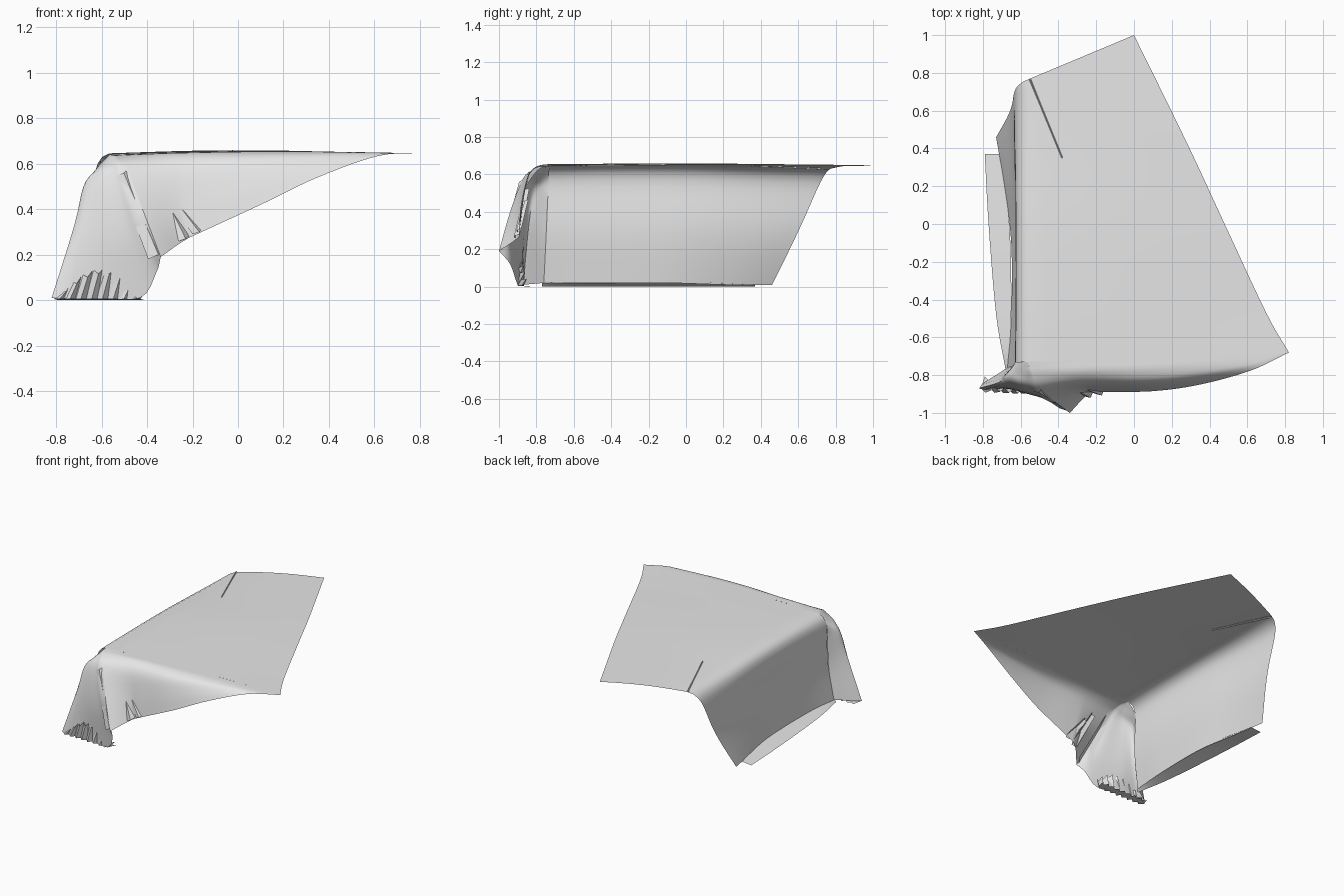
import bpy
import math
from mathutils import Vector

# Remove the default object
cube = bpy.data.objects.get("Cube")
if cube:
    bpy.data.objects.remove(cube, do_unlink=True)

# The single cloth colour
cloth = bpy.data.materials.new("grey_cloth")
cloth.use_nodes = True
cloth_colour = (0.8, 0.8, 0.8, 1)
cloth.diffuse_color = cloth_colour
cloth.node_tree.nodes["Principled BSDF"].inputs["Base Color"].default_value = cloth_colour


def curve(points, steps):
    """Smooth path passing through every given point."""
    pts = [Vector(p) for p in points]
    pts = [pts[0] * 2 - pts[1]] + pts + [pts[-1] * 2 - pts[-2]]
    path = []
    for before, start, end, after in zip(pts, pts[1:], pts[2:], pts[3:]):
        for step in range(steps):
            t = step / steps
            leave, arrive = (end - before) / 2, (after - start) / 2
            delta = end - start
            path.append(start + leave * t
                        + (delta * 3 - leave * 2 - arrive) * t ** 2
                        + (leave + arrive - delta * 2) * t ** 3)
    path.append(pts[-2])
    return path


def loft(lines, steps):
    """Smoothly fill in extra lines between matching lines."""
    crossings = [curve(cross, steps) for cross in zip(*lines)]
    return transpose(crossings)


def transpose(grid):
    return [list(line) for line in zip(*grid)]


def sheet(name, rows, angle=50):
    """Open cloth surface through a grid of points, rows running downward."""
    width = len(rows[0])
    verts = [point for row in rows for point in row]
    faces = []
    for r in range(len(rows) - 1):
        for c in range(width - 1):
            a = r * width + c
            faces.append((a, a + width, a + width + 1, a + 1))
    mesh = bpy.data.meshes.new(name)
    mesh.from_pydata(verts, [], faces)
    mesh.materials.append(cloth)
    mesh.shade_smooth()
    mesh.set_sharp_from_angle(angle=math.radians(angle))
    obj = bpy.data.objects.new(name, mesh)
    bpy.context.collection.objects.link(obj)


# Flat top and the long side drape: hem, shoulder and free edge per station
stations = [
    ((-.73, .46, .01), (-.55, .77, .63), (0, 1, .645)),
    ((-.69, .22, .01), (-.56, .42, .635), (.28, .43, .65)),
    ((-.65, -.1, .02), (-.565, 0, .645), (.48, 0, .65)),
    ((-.65, -.5, .02), (-.565, -.45, .645), (.7, -.47, .645)),
    ((-.67, -.76, .02), (-.565, -.73, .64), (.82, -.68, .645)),
]


def side_and_top(hem, shoulder, edge):
    hem, shoulder, edge = Vector(hem), Vector(shoulder), Vector(edge)
    line = []
    for i in range(18):
        t = i / 18
        bulge = 15 * t ** 5 * (1 - t)
        line.append(hem.lerp(shoulder, t) + Vector((-.045, 0, .03)) * bulge)
    for i in range(13):
        t = i / 12
        line.append(shoulder.lerp(edge, t) + Vector((0, 0, .012)) * math.sin(math.pi * t))
    return line


sheet("top_and_side_drape", loft([side_and_top(*s) for s in stations], 6))

# The front border of the top, shared by the front drape and the corner
border = side_and_top(*stations[-1])
peak = border[18]

# Front drape: index along the border, then the hem point below it
corner_ridge = [peak, (-.53, -.8, .63), (-.49, -.87, .58), (-.42, -.94, .4), (-.34, -1, .19)]
front = [
    (20, (-.24, -.9, .26)),
    (21, (-.16, -.89, .3)),
    (23, (.1, -.885, .42)),
    (25, (.35, -.85, .54)),
    (28, (.62, -.775, .635)),
    (30, (.82, -.68, .645)),
]
columns = [curve(corner_ridge, 4)]
for index, hem in front:
    top, hem = border[index], Vector(hem)
    drop = hem - top
    brow = top + Vector((drop.x * .05, drop.y * .4, drop.z * .02))
    rim = top + Vector((drop.x * .2, drop.y * .72, drop.z * .18))
    low = top + Vector((drop.x * .6, drop.y * .9, drop.z * .6))
    columns.append(curve([top, brow, rim, low, hem], 4))
sheet("front_drape", transpose(loft(columns, 6)))

# Gathered corner: a cone of cloth flaring down to the floor
corner = [
    [border[i] for i in (18, 15, 12, 6, 0)],
    [peak, (-.63, -.77, .57), (-.68, -.81, .5), (-.72, -.84, .33), (-.82, -.87, .01)],
    [peak, (-.59, -.8, .6), (-.62, -.85, .53), (-.63, -.88, .28), (-.62, -.87, .01)],
    [peak, (-.56, -.8, .62), (-.55, -.87, .55), (-.49, -.92, .3), (-.43, -.9, .01)],
    [peak, (-.54, -.8, .63), (-.52, -.875, .57), (-.45, -.94, .35), (-.36, -.94, .12)],
    corner_ridge,
]
sheet("corner_fold", transpose(loft([curve(c, 4) for c in corner], 4)))


def pleat(name, top, bottom, width, rise):
    """Sharp folded ridge running from top to bottom."""
    top, bottom = Vector(top), Vector(bottom)
    across, out = Vector(width), Vector(rise)
    rows = []
    for i in range(7):
        t = i / 6
        centre = top.lerp(bottom, t)
        spread = .7 + .3 * t
        rows.append([centre - across * spread, centre + out * spread, centre + across * spread])
    sheet(name, rows, 20)


# Pleats beside the corner and the crease on the top
pleat("large_pleat", (-.51, -.875, .56), (-.36, -.965, .2), (.035, .01, .02), (.01, -.025, 0))
pleat("middle_pleat", (-.36, -.845, .52), (-.24, -.9, .27), (.025, .012, .012), (.01, -.02, 0))
pleat("small_pleat", (-.3, -.85, .46), (-.18, -.89, .3), (.02, .01, .01), (.01, -.018, 0))
pleat("top_crease", (-.38, .35, .643), (-.55, .765, .625), (.008, .004, 0), (0, 0, .012))

# Strip of side cloth lying on the floor
outer = [(-.79, .37, .002), (-.77, 0, .002), (-.73, -.48, .002), (-.68, -.77, .002)]
inner = [(-.71, .37, .01), (-.66, 0, .025), (-.65, -.48, .025), (-.67, -.77, .02)]
sheet("floor_hem", transpose([curve(outer, 5), curve(inner, 5)]))

# Crumpled hem under the corner, turned inward along the floor
crumple = [[], [], []]
folds = 16
for i in range(folds + 1):
    t = i / folds
    x = -.81 + .38 * t
    sway = .012 * (-1) ** i
    arch = math.sin(math.pi * t)
    crumple[0].append((x + .03, -.865 - .02 * arch + sway, .03 + .1 * arch + sway))
    crumple[1].append((x, -.88 - .01 * t + sway, .005))
    crumple[2].append((x + .02, -.82 + sway, 0))
sheet("crumpled_hem", crumple, 20)
